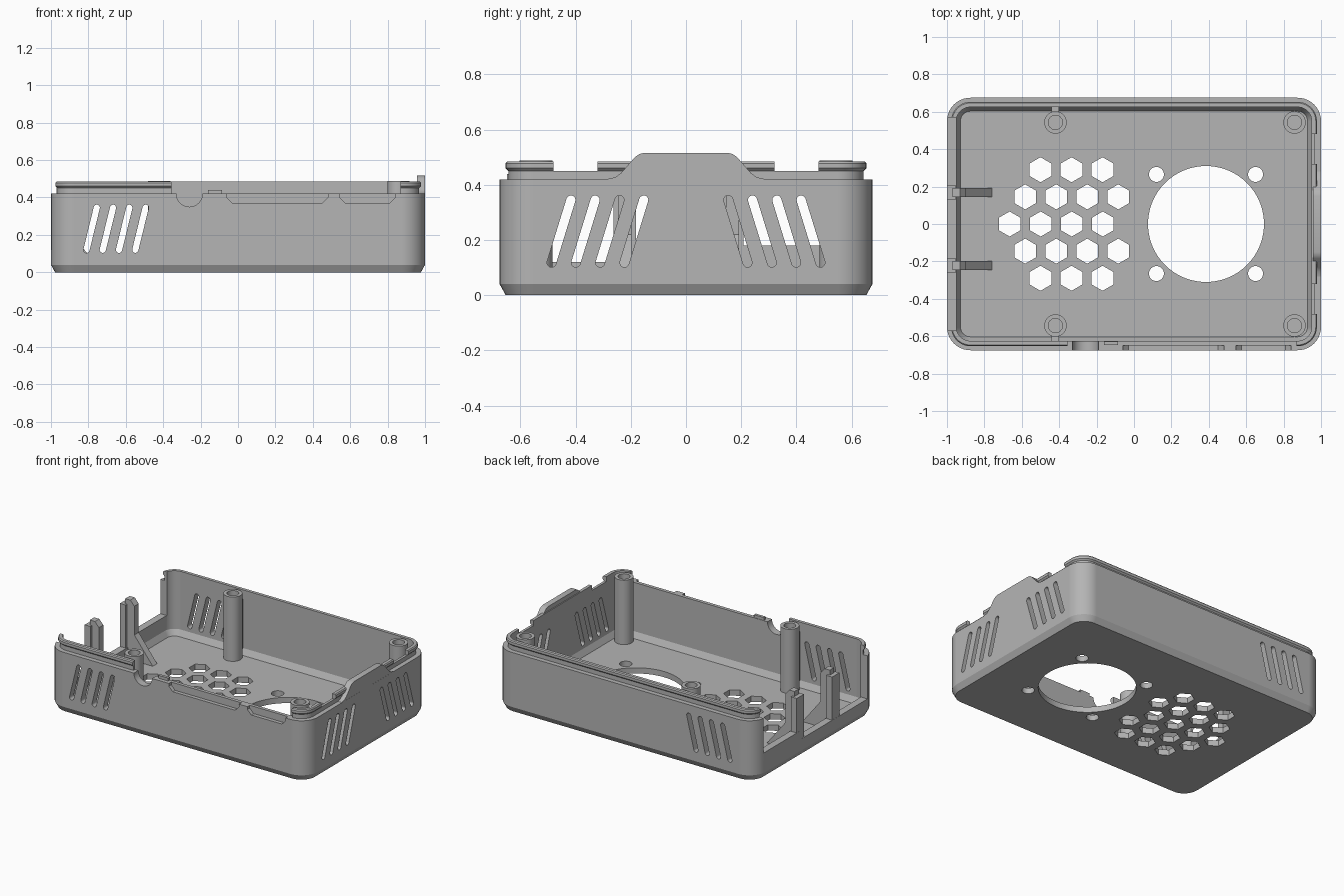
import bpy, bmesh, math
from math import sin, cos, pi

cube = bpy.data.objects.get("Cube")
if cube:
    bpy.data.objects.remove(cube, do_unlink=True)

grey = bpy.data.materials.new("plain grey")
grey.use_nodes = True
COLOUR = (0.46, 0.46, 0.46, 1)
grey.diffuse_color = COLOUR
grey.node_tree.nodes["Principled BSDF"].inputs["Base Color"].default_value = COLOUR

HX, HY, RIM, TOP, WALL, FLOOR = 1.0, 0.675, 0.42, 0.485, 0.05, 0.04


# ---- helpers ----
def finish(name, bm):
    bmesh.ops.recalc_face_normals(bm, faces=bm.faces[:])
    mesh = bpy.data.meshes.new(name)
    bm.to_mesh(mesh)
    bm.free()
    mesh.materials.append(grey)
    ob = bpy.data.objects.new(name, mesh)
    bpy.context.collection.objects.link(ob)
    return ob


def loft(bm, rings):
    loops = [[bm.verts.new(p) for p in ring] for ring in rings]
    n = len(loops[0])
    for a, b in zip(loops, loops[1:]):
        for i in range(n):
            j = (i + 1) % n
            bm.faces.new((a[i], a[j], b[j], b[i]))
    bm.faces.new(loops[0][::-1])
    bm.faces.new(loops[-1])


def prism(bm, pts, axis, lo, hi):
    """Extrude a 2D outline along an axis."""
    place = {"x": lambda u, v, w: (w, u, v),
             "y": lambda u, v, w: (u, w, v),
             "z": lambda u, v, w: (u, v, w)}[axis]
    loft(bm, [[place(u, v, w) for u, v in pts] for w in (lo, hi)])


def box(bm, x0, x1, y0, y1, z0, z1):
    prism(bm, [(x0, y0), (x1, y0), (x1, y1), (x0, y1)], "z", z0, z1)


def circle(cx, cy, r, n=32, turn=0.0):
    return [(cx + r * cos(2 * pi * i / n + turn), cy + r * sin(2 * pi * i / n + turn))
            for i in range(n)]


def slot(u0, v0, u1, v1, r=0.0165, n=8):
    a = math.atan2(v1 - v0, u1 - u0)
    pts = []
    for cu, cv, start in ((u1, v1, a - pi / 2), (u0, v0, a + pi / 2)):
        pts += [(cu + r * cos(start + pi * i / n), cv + r * sin(start + pi * i / n))
                for i in range(n + 1)]
    return pts


def case_ring(inset, z, n=10):
    r = 0.125 - inset
    pts = []
    for k, (sx, sy) in enumerate(((1, 1), (-1, 1), (-1, -1), (1, -1))):
        for i in range(n + 1):
            t = pi / 2 * (k + i / n)
            pts.append((sx * (HX - 0.125) + r * cos(t), sy * (HY - 0.125) + r * sin(t), z))
    return pts


def cut(target, bm):
    cutter = finish("cutter", bm)
    cutter.hide_render = True
    mod = target.modifiers.new("cut", "BOOLEAN")
    mod.operation, mod.solver, mod.object = "DIFFERENCE", "EXACT", cutter
    bpy.context.view_layer.objects.active = target
    bpy.ops.object.modifier_apply(modifier=mod.name)
    bpy.data.objects.remove(cutter, do_unlink=True)


# ---- case shell with stepped, beaded lip ----
bm = bmesh.new()
loft(bm, [case_ring(i, z) for i, z in (
    (0.022, 0), (0, 0.04), (0, RIM), (0.032, RIM), (0.032, 0.45), (0.022, 0.46),
    (0.022, 0.478), (0.028, TOP), (WALL, TOP), (WALL, 0.08), (0.072, FLOOR))])
shell = finish("case_shell", bm)

# ---- vents, fan opening and floor holes ----
bm = bmesh.new()
for i in range(4):
    x = -0.81 + 0.087 * i
    prism(bm, slot(x, 0.12, x + 0.055, 0.345), "y", -0.8, 0.8)
    y = 0.487 - 0.088 * i
    for s in (-1, 1):
        prism(bm, slot(s * y, 0.118, s * (y - 0.07), 0.345), "x", 0.9, 1.1)
for row in range(-2, 3):
    start, count = {0: (-0.665, 4), 1: (-0.582, 4), 2: (-0.5, 3)}[abs(row)]
    for i in range(count):
        prism(bm, circle(start + 0.166 * i, 0.145 * row, 0.067, 6, pi / 6), "z", -0.1, 0.07)
prism(bm, circle(0.385, 0, 0.31, 72), "z", -0.1, 0.07)
for x in (0.12, 0.65):
    for s in (-1, 1):
        prism(bm, circle(x, s * 0.265, 0.04), "z", -0.1, 0.07)
cut(shell, bm)

# ---- open end and gaps in the lip ----
bm = bmesh.new()
prism(bm, [(-0.57, 0.12), (0.17, 0.12), (0.17, 0.18), (0.57, 0.18),
           (0.57, 0.6), (-0.57, 0.6)], "x", -1.1, -0.9)
box(bm, -0.355, 0.87, -0.8, -0.6, RIM, 0.6)
for s in (-1, 1):
    prism(bm, [(s * 0.48, 0.45), (s * 0.32, 0.45), (s * 0.32, 0.6), (s * 0.48, 0.6)],
          "x", 0.9, 1.1)
cut(shell, bm)

# ---- round cable notch and connector recesses in the front ----
bm = bmesh.new()
prism(bm, circle(-0.26, RIM, 0.07), "y", -0.8, -0.6)
for x0, x1 in ((-0.06, 0.48), (0.545, 0.84)):
    prism(bm, [(x0, 0.6), (x0, 0.4), (x0 + 0.03, 0.37), (x1 - 0.03, 0.37),
               (x1, 0.4), (x1, 0.6)], "y", -0.8, -HY + 0.026)
cut(shell, bm)

# ---- raised tab on the +x wall, and small front tab ----
bm = bmesh.new()
half = [(0.3, 0.4), (0.28, 0.422), (0.255, 0.428), (0.235, 0.443), (0.185, 0.5),
        (0.17, 0.511), (0.15, 0.516)]
prism(bm, half + [(-y, z) for y, z in reversed(half)], "x", 0.957, 0.9995)
side_tab = finish("side_tab", bm)
bm = bmesh.new()
box(bm, -0.16, -0.085, -0.648, -0.628, 0.4, 0.44)
front_tab = finish("front_tab", bm)
parts = [shell, side_tab, front_tab]

# ---- screw posts with blind holes ----
for x, end in ((-0.42, "right"), (0.858, "left")):
    for s, side in ((-1, "front"), (1, "back")):
        bm = bmesh.new()
        loft(bm, [[(px, py, z) for px, py in circle(x, s * 0.543, r)] for r, z in (
            (0.06, 0.03), (0.06, TOP + 0.003), (0.038, TOP + 0.003), (0.038, 0.3))])
        parts.append(finish(f"screw_post_{side}_{end}", bm))
        if end == "right":
            bm = bmesh.new()
            box(bm, x - 0.02, x + 0.02, *sorted((s * 0.595, s * 0.63)), 0.03, RIM)
            parts.append(finish(f"post_rib_{side}", bm))

# ---- uprights with braces at the open end ----
for y, side in ((-0.222, "front"), (0.168, "back")):
    bm = bmesh.new()
    box(bm, -0.999, -0.955, y - 0.04, y + 0.04, 0.05, RIM)
    parts.append(finish(f"upright_{side}", bm))
    bm = bmesh.new()
    prism(bm, [(-0.97, 0.03), (-0.75, 0.03), (-0.9, 0.22), (-0.9, 0.42),
               (-0.93, 0.455), (-0.97, 0.455)], "y", y - 0.024, y + 0.024)
    parts.append(finish(f"brace_{side}", bm))

# ---- smooth the rounded surfaces, keep edges crisp ----
bpy.ops.object.select_all(action="DESELECT")
for ob in parts:
    ob.select_set(True)
bpy.context.view_layer.objects.active = shell
bpy.ops.object.shade_smooth_by_angle(angle=math.radians(25))
weighted = shell.modifiers.new("weighted normals", "WEIGHTED_NORMAL")
weighted.keep_sharp = True
